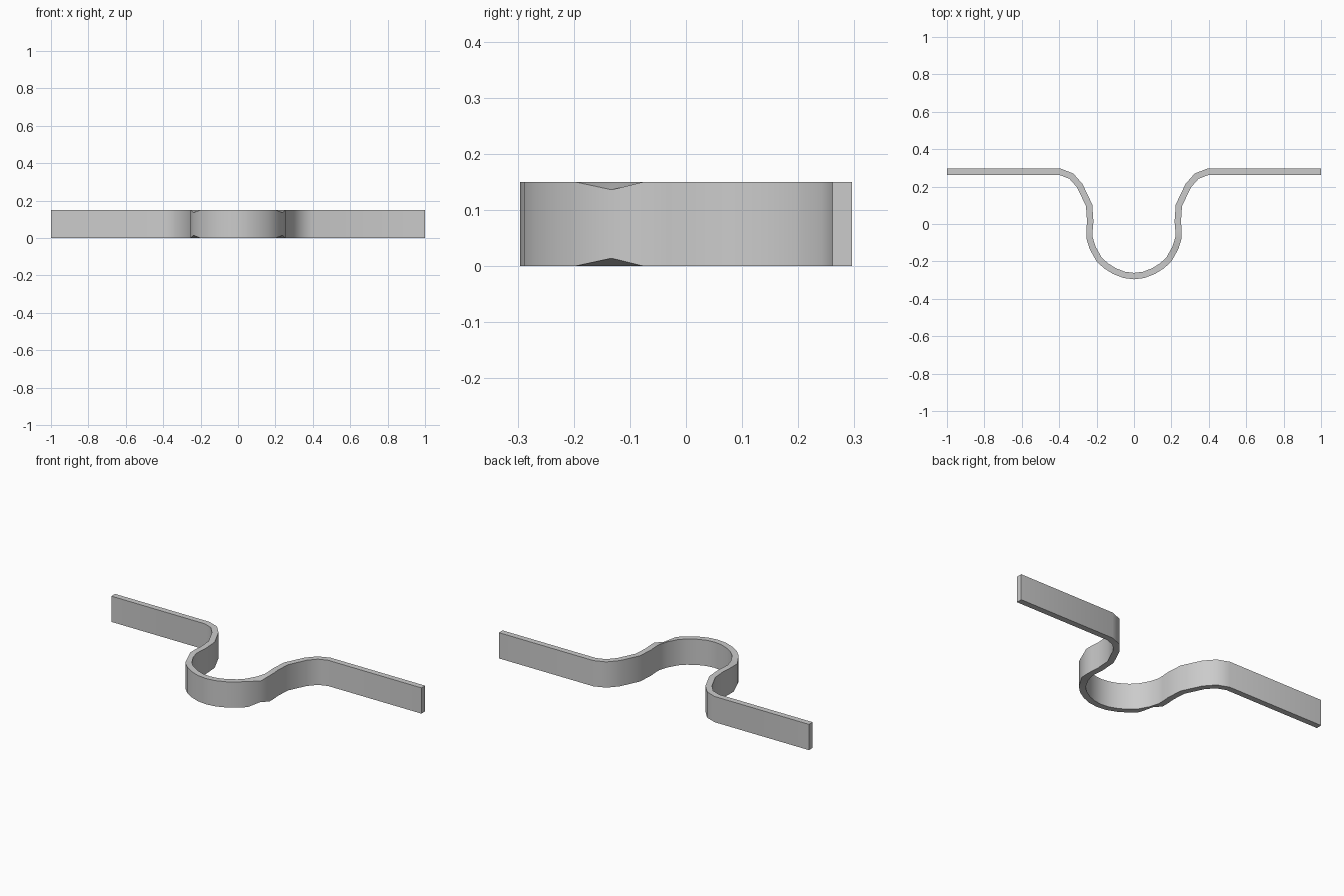
import bpy, bmesh, math
from mathutils import Vector

if "Cube" in bpy.data.objects:
    bpy.data.objects.remove(bpy.data.objects["Cube"])

HEIGHT, HALF = 0.15, 0.017

# Centre line of the right half, from the bottom of the bend to the tip
right = [(0, -0.2785), (0.052, -0.272), (0.104, -0.252), (0.152, -0.222),
         (0.188, -0.187), (0.222, -0.126), (0.238, -0.073), (0.238, -0.035),
         (0.234, 0.013), (0.24, 0.1), (0.29, 0.205), (0.335, 0.256),
         (0.394, 0.2785), (1.0, 0.2785)]
CHAMFERED = 5  # bend point whose outer corners are pulled in

path = [Vector((-x, y)) for x, y in right[:0:-1]] + [Vector(p) for p in right]
mid = len(right) - 1


def offset(i):
    """Mitred half-thickness vector toward the outside of the bend."""
    dirs = []
    if i > 0:
        dirs.append((path[i] - path[i - 1]).normalized())
    if i < len(path) - 1:
        dirs.append((path[i + 1] - path[i]).normalized())
    t = sum(dirs, Vector((0, 0))).normalized()
    n = Vector((t.y, -t.x))
    return n * HALF / max(0.5, t.dot(dirs[0]))


# Sweep a rectangular section along the path
bm = bmesh.new()
rings = []
for i, p in enumerate(path):
    o = offset(i)
    cut = 0.014 if abs(i - mid) == CHAMFERED else 0
    a, b = p + o, p - o
    rings.append([bm.verts.new(c) for c in (
        (a.x, a.y, cut), (a.x, a.y, HEIGHT - cut),
        (b.x, b.y, HEIGHT), (b.x, b.y, 0))])
for r, s in zip(rings, rings[1:]):
    for k in range(4):
        j = (k + 1) % 4
        bm.faces.new((r[k], r[j], s[j], s[k]))
bm.faces.new(rings[0])
bm.faces.new(rings[-1][::-1])
bmesh.ops.recalc_face_normals(bm, faces=bm.faces)

mesh = bpy.data.meshes.new("bent_strip")
bm.to_mesh(mesh)
bm.free()
strip = bpy.data.objects.new("bent_strip", mesh)
bpy.context.collection.objects.link(strip)
bpy.context.view_layer.objects.active = strip
strip.select_set(True)
bpy.ops.object.shade_smooth_by_angle(angle=math.radians(35))
